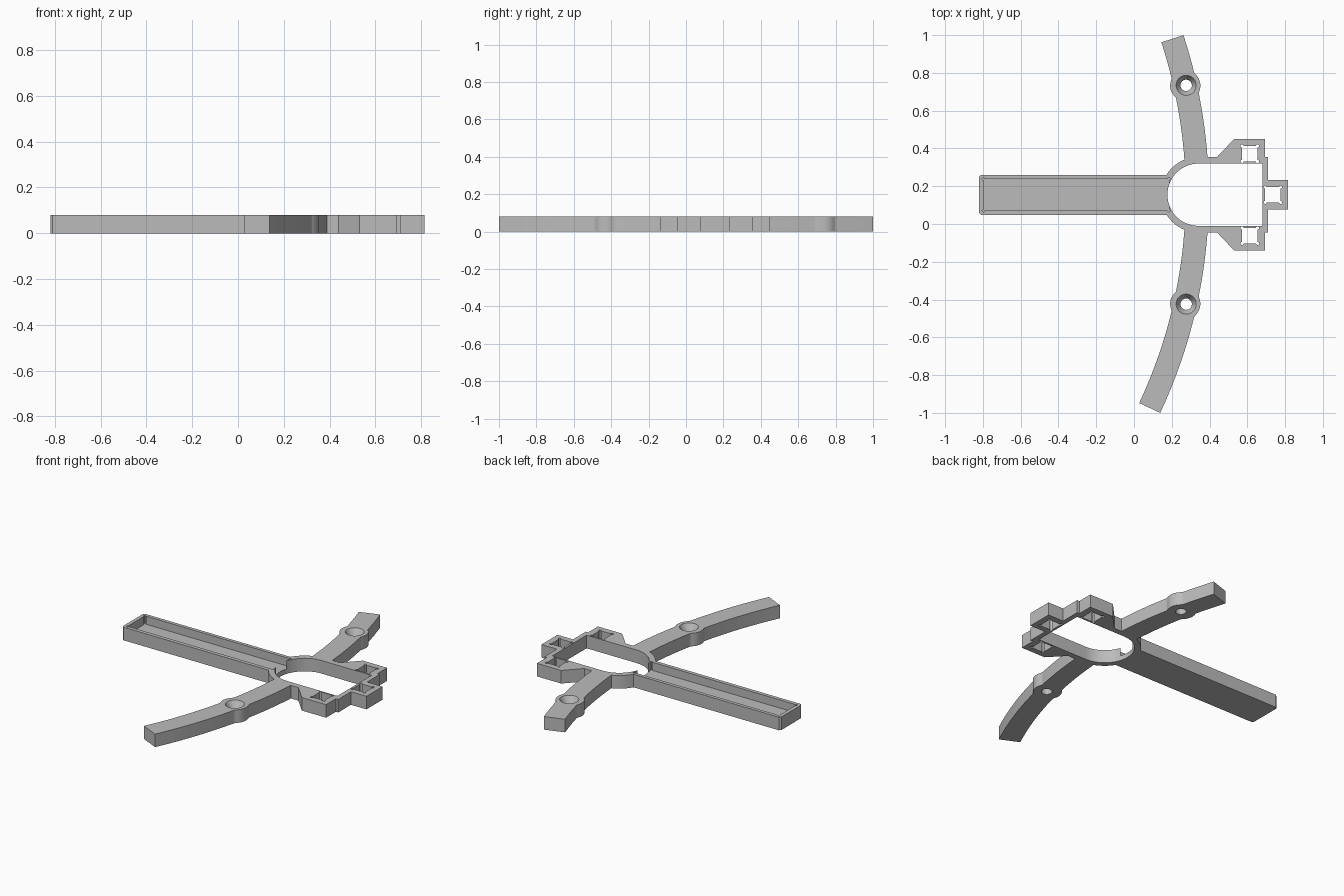
import bpy, bmesh, math

HEIGHT = 0.08
AXIS = 0.155          # y of the mirror line
RING_X = 0.342        # centre of the rounded end of the frame

cube = bpy.data.objects.get("Cube")
if cube:
    bpy.data.objects.remove(cube, do_unlink=True)

grey = bpy.data.materials.new("plain_grey")
grey.use_nodes = True
grey.diffuse_color = (0.5, 0.5, 0.5, 1)
grey.node_tree.nodes["Principled BSDF"].inputs["Base Color"].default_value = (0.5, 0.5, 0.5, 1)


def prism(name, outline, z0=0.0, z1=HEIGHT):
    """Extrude a counter-clockwise outline between two heights."""
    bm = bmesh.new()
    low = bm.faces.new([bm.verts.new((x, y, z0)) for x, y in outline])
    ext = bmesh.ops.extrude_face_region(bm, geom=[low])
    tops = [v for v in ext["geom"] if isinstance(v, bmesh.types.BMVert)]
    bmesh.ops.translate(bm, verts=tops, vec=(0, 0, z1 - z0))
    bmesh.ops.recalc_face_normals(bm, faces=bm.faces)
    mesh = bpy.data.meshes.new(name)
    bm.to_mesh(mesh)
    bm.free()
    mesh.materials.append(grey)
    obj = bpy.data.objects.new(name, mesh)
    bpy.context.collection.objects.link(obj)
    return obj


def combine(body, other, operation):
    """Apply a boolean and remove the helper."""
    other.hide_render = True
    mod = body.modifiers.new(operation.lower(), 'BOOLEAN')
    mod.operation, mod.object, mod.solver = operation, other, 'EXACT'
    bpy.context.view_layer.objects.active = body
    bpy.ops.object.modifier_apply(modifier=mod.name)
    bpy.data.objects.remove(other, do_unlink=True)


def arc(cx, cy, r, a0, a1, n):
    return [(cx + r * math.cos(math.radians(a0 + (a1 - a0) * i / n)),
             cy + r * math.sin(math.radians(a0 + (a1 - a0) * i / n))) for i in range(n + 1)]


def circle(cx, cy, r, n=40):
    return arc(cx, cy, r, 0, 360, n)[:-1]


def relieved_rect(x0, x1, y0, y1, r):
    """Rectangle with round relief cuts at its corners."""
    pts = []
    for x, y, a in ((x1, y1, 45), (x0, y1, 135), (x0, y0, 225), (x1, y0, 315)):
        pts += arc(x, y, r, a - 135, a + 135, 9)
    return pts


def round_ended(r, right):
    """Half circle on the left, square on the right."""
    return arc(RING_X, AXIS, r, 90, 270, 40) + [(right, AXIS - r), (right, AXIS + r)]


# Curved cross arm, swelling smoothly around its two screw bosses
SWEEP, HALF, BOSS, FILLET = 2.655, 0.0615, 0.08, 0.03
BOSS_ANGLE = 0.2195
reach = math.sqrt((BOSS + FILLET) ** 2 - (HALF + FILLET) ** 2)
touch = reach * BOSS / (BOSS + FILLET)


def half_width(angle):
    s = abs(abs(angle) - BOSS_ANGLE) * SWEEP
    if s < touch:
        return math.sqrt(BOSS ** 2 - s ** 2)
    if s < reach:
        return HALF + FILLET - math.sqrt(FILLET ** 2 - (reach - s) ** 2)
    return HALF


def on_sweep(angle, offset=0.0):
    r = SWEEP + offset
    return (0.335 - SWEEP + r * math.cos(angle), AXIS + r * math.sin(angle))


start, end = -0.4392, 0.3163
angles = [start + (end - start) * i / 40 for i in range(41)]
for side in (-1, 1):
    angles += [side * BOSS_ANGLE + reach / SWEEP * i / 16 for i in range(-16, 17)]
angles = sorted(set(round(a, 5) for a in angles))
outline = [on_sweep(a, half_width(a)) for a in angles]
outline += [on_sweep(a, -half_width(a)) for a in reversed(angles)]
body = prism("bracket_frame", outline)

# Frame around the central opening
combine(body, prism("ring", round_ended(0.2, 0.71)), 'UNION')

# Long straight arm with clipped end corners
x0, y0, y1, c = -0.82, 0.048, 0.26, 0.01
combine(body, prism("long_arm", [(x0 + c, y0), (0.25, y0), (0.25, y1), (x0 + c, y1),
                                 (x0, y1 - c), (x0, y0 + c)]), 'UNION')

# Socket blocks: one on each side and one at the end
for side in (1, -1):
    pts = [(0.44, 0.18), (0.694, 0.18), (0.694, 0.295), (0.53, 0.295), (0.44, 0.2)]
    pts = [(x, AXIS + side * y) for x, y in pts][::side]
    combine(body, prism("side_block", pts), 'UNION')
combine(body, prism("end_block", [(0.69, 0.078), (0.815, 0.078),
                                  (0.815, 0.234), (0.69, 0.234)]), 'UNION')

# Central opening and the channel in the long arm
cut0, cut1 = -0.05, HEIGHT + 0.05
combine(body, prism("opening", round_ended(0.165, 0.68), cut0, cut1), 'DIFFERENCE')
combine(body, prism("channel", relieved_rect(-0.797, 0.185, 0.071, 0.239, 0.007),
                    0.03, cut1), 'DIFFERENCE')

# Square sockets
for x, y in ((0.613, AXIS + 0.217), (0.613, AXIS - 0.217), (0.735, AXIS)):
    h = 0.041
    combine(body, prism("socket", relieved_rect(x - h, x + h, y - h, y + h, 0.008),
                        cut0, cut1), 'DIFFERENCE')

# Countersunk screw holes
for side in (-1, 1):
    x, y = on_sweep(side * BOSS_ANGLE, 0.005)
    combine(body, prism("bore", circle(x, y, 0.03), cut0, cut1), 'DIFFERENCE')
    sink = prism("countersink", circle(x, y, 0.029), 0.04, 0.1)
    for v in sink.data.vertices:
        if v.co.z > 0.09:
            v.co.x = x + (v.co.x - x) * 2.25
            v.co.y = y + (v.co.y - y) * 2.25
    combine(body, sink, 'DIFFERENCE')

# Smooth the curved walls, keep the edges crisp
bpy.ops.object.select_all(action='DESELECT')
body.select_set(True)
bpy.context.view_layer.objects.active = body
bpy.ops.object.shade_smooth_by_angle(angle=math.radians(30))
